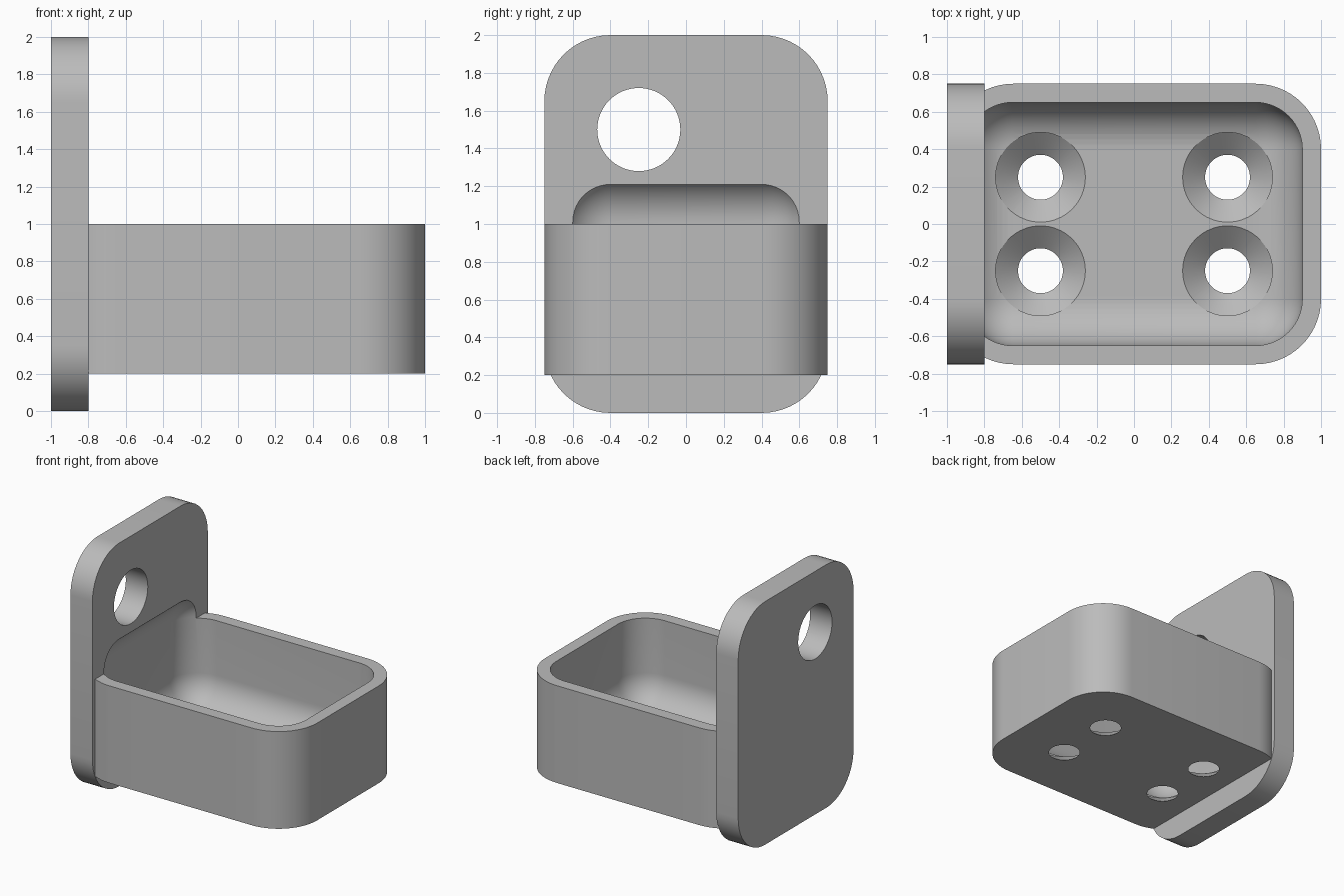
import bpy, bmesh, math
from mathutils import Matrix, Vector

old = bpy.data.objects.get("Cube")
if old:
    bpy.data.objects.remove(old, do_unlink=True)

grey = bpy.data.materials.new("plain grey")
grey.use_nodes = True
grey.diffuse_color = (0.5, 0.5, 0.5, 1)
grey.node_tree.nodes["Principled BSDF"].inputs["Base Color"].default_value = (0.5, 0.5, 0.5, 1)


def finish(bm, name):
    bmesh.ops.recalc_face_normals(bm, faces=bm.faces)
    mesh = bpy.data.meshes.new(name)
    bm.to_mesh(mesh)
    bm.free()
    mesh.materials.append(grey)
    ob = bpy.data.objects.new(name, mesh)
    bpy.context.collection.objects.link(ob)
    return ob


def rounded_box(name, low, high, radius, axis=None):
    """Box with every edge rounded, or only the edges along one axis."""
    low, high = Vector(low), Vector(high)
    bm = bmesh.new()
    bmesh.ops.create_cube(bm, size=1)
    size = high - low
    bmesh.ops.scale(bm, vec=size, verts=bm.verts)
    bmesh.ops.translate(bm, vec=(low + high) / 2, verts=bm.verts)
    edges = [e for e in bm.edges if axis is None
             or abs((e.verts[0].co - e.verts[1].co)[axis]) > 0.01]
    bmesh.ops.bevel(bm, geom=edges, offset=radius, offset_type='OFFSET',
                    segments=14, profile=0.5, affect='EDGES')
    return finish(bm, name)


def lathe(name, profile, matrix, sides=64):
    """Solid of revolution from (radius, height) points, capped at both ends."""
    bm = bmesh.new()
    rings = [[bm.verts.new(matrix @ Vector((r * math.cos(a), r * math.sin(a), h)))
              for a in (math.tau * i / sides for i in range(sides))]
             for r, h in profile]
    for a, b in zip(rings, rings[1:]):
        for i in range(sides):
            j = (i + 1) % sides
            bm.faces.new((a[i], a[j], b[j], b[i]))
    bm.faces.new(rings[0])
    bm.faces.new(rings[-1])
    return finish(bm, name)


def combine(ob, other, operation):
    other.hide_render = True
    mod = ob.modifiers.new(operation.lower(), 'BOOLEAN')
    mod.operation, mod.solver, mod.object = operation, 'EXACT', other
    bpy.context.view_layer.objects.active = ob
    bpy.ops.object.modifier_apply(modifier=mod.name)
    bpy.data.objects.remove(other, do_unlink=True)


# Upright back plate and tray body joined into one bracket
bracket = rounded_box("tray_bracket", (-1, -0.75, 0), (-0.8, 0.75, 2), 0.35, axis=0)
tray = rounded_box("tray_body", (-0.995, -0.75, 0.2), (1, 0.75, 1), 0.35, axis=2)
combine(bracket, tray, 'UNION')

# Softly rounded cavity that also bites into the plate
cavity = rounded_box("cavity_cutter", (-0.9, -0.65, 0.3), (0.9, 0.65, 1.26), 0.25)
combine(bracket, cavity, 'DIFFERENCE')

# Four countersunk drain holes in the floor
for x in (-0.5, 0.5):
    for y in (-0.25, 0.25):
        hole = lathe("drain_cutter", [(0.12, 0.1), (0.12, 0.2), (0.24, 0.3), (0.24, 0.4)],
                     Matrix.Translation((x, y, 0)))
        combine(bracket, hole, 'DIFFERENCE')

# Round hanging hole through the plate
hang = lathe("hanging_hole_cutter", [(0.22, -0.3), (0.22, 0.3)],
             Matrix.Translation((-0.9, -0.25, 1.5)) @ Matrix.Rotation(math.pi / 2, 4, 'Y'))
combine(bracket, hang, 'DIFFERENCE')

# Smooth curved walls, keep crisp rims
bpy.ops.object.select_all(action='DESELECT')
bracket.select_set(True)
bpy.context.view_layer.objects.active = bracket
bpy.ops.object.shade_smooth_by_angle(angle=math.radians(25))
